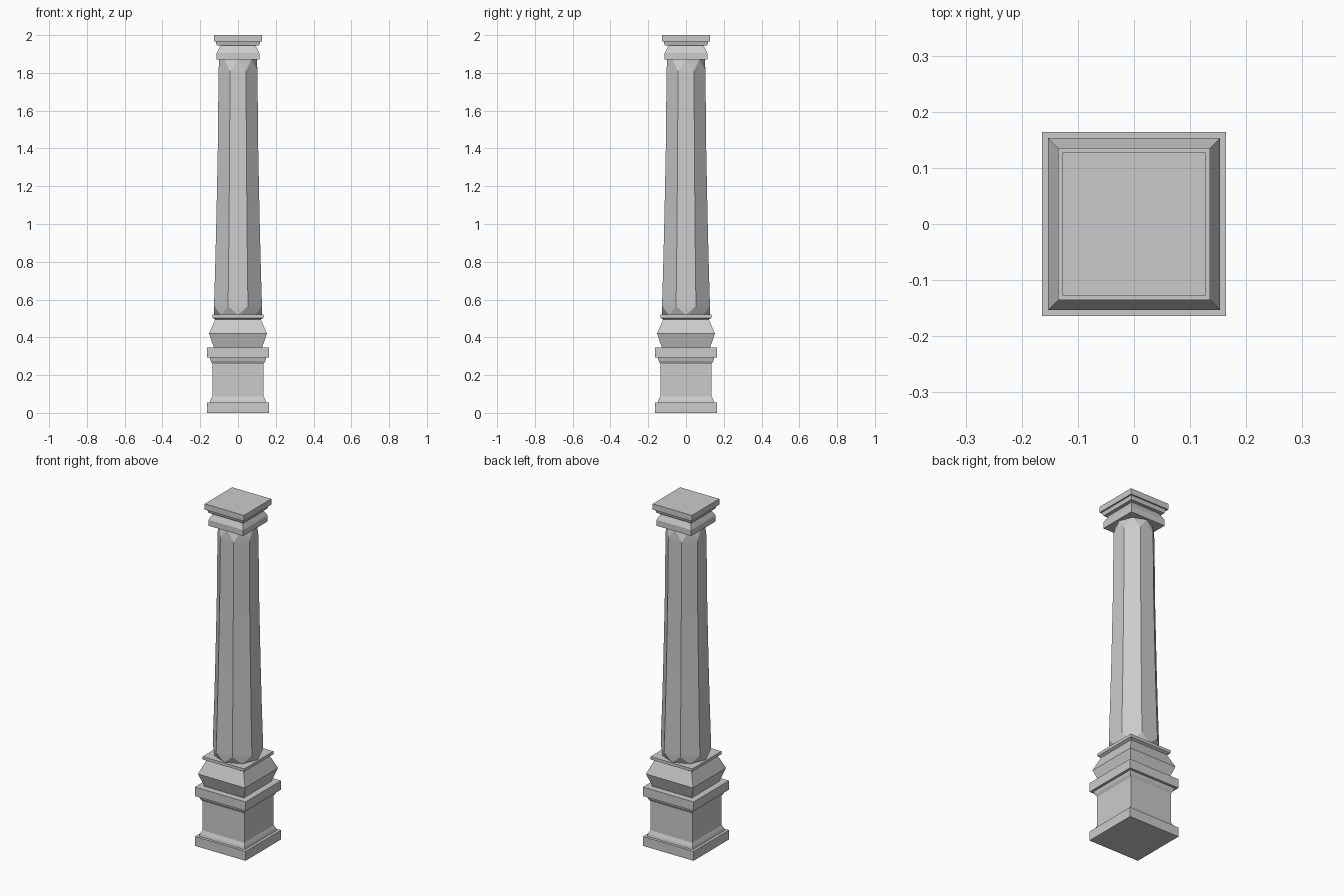
import bpy, bmesh, math

if "Cube" in bpy.data.objects:
    bpy.data.objects.remove(bpy.data.objects["Cube"])

stone = bpy.data.materials.new("grey stone")
stone.diffuse_color = (0.6, 0.6, 0.6, 1)
stone.use_nodes = True
stone.node_tree.nodes["Principled BSDF"].inputs["Base Color"].default_value = stone.diffuse_color


def finish(name, bm):
    bmesh.ops.recalc_face_normals(bm, faces=bm.faces[:])
    me = bpy.data.meshes.new(name)
    bm.to_mesh(me)
    bm.free()
    me.materials.append(stone)
    ob = bpy.data.objects.new(name, me)
    bpy.context.collection.objects.link(ob)
    return ob


def ring(bm, n, radius, z, turn):
    return [bm.verts.new((radius * math.cos(turn + 2 * math.pi * i / n),
                          radius * math.sin(turn + 2 * math.pi * i / n), z))
            for i in range(n)]


def bridge(bm, a, b):
    n = len(a)
    for i in range(n):
        j = (i + 1) % n
        bm.faces.new((a[i], a[j], b[j], b[i]))


def square_moulding(name, profile):
    """Stack square sections of given half width and height."""
    bm = bmesh.new()
    rings = [ring(bm, 4, h * math.sqrt(2), z, math.pi / 4) for h, z in profile]
    for a, b in zip(rings, rings[1:]):
        bridge(bm, a, b)
    bm.faces.new(rings[0])
    bm.faces.new(rings[-1])
    return finish(name, bm)


# Pedestal with plinth, recessed die and cornice
square_moulding("pedestal", [
    (0.164, 0), (0.164, 0.055), (0.148, 0.055), (0.145, 0.068), (0.136, 0.088),
    (0.136, 0.26), (0.145, 0.275), (0.149, 0.292), (0.164, 0.292), (0.164, 0.345)])

# Bulging square base under the shaft
square_moulding("shaft_base", [
    (0.127, 0.344), (0.153, 0.42), (0.121, 0.495), (0.135, 0.503), (0.135, 0.52)])

# Capital: flared neck and top slab
square_moulding("capital", [
    (0.113, 1.87), (0.113, 1.905), (0.092, 1.945), (0.112, 1.945),
    (0.118, 1.966), (0.127, 1.966), (0.127, 2.0)])

# Tapered octagonal shaft, each flat ending in a point at both ends
bm = bmesh.new()
half = math.pi / 8
sections = [(0.127, 0.565), (0.120, 0.8), (0.114, 1.05),
            (0.107, 1.4), (0.105, 1.6), (0.103, 1.81)]
rings = [ring(bm, 8, a / math.cos(half), z, half) for a, z in sections]
for a, b in zip(rings, rings[1:]):
    bridge(bm, a, b)
for body, radius, z in ((rings[0], 0.126, 0.518), (rings[-1], 0.1, 1.872)):
    tip = ring(bm, 8, radius, z, 0)
    for i in range(8):
        j = (i + 1) % 8
        bm.faces.new((body[i], body[j], tip[j]))
        bm.faces.new((tip[i], tip[j], body[i]))
    bm.faces.new(tip)
finish("shaft", bm)
